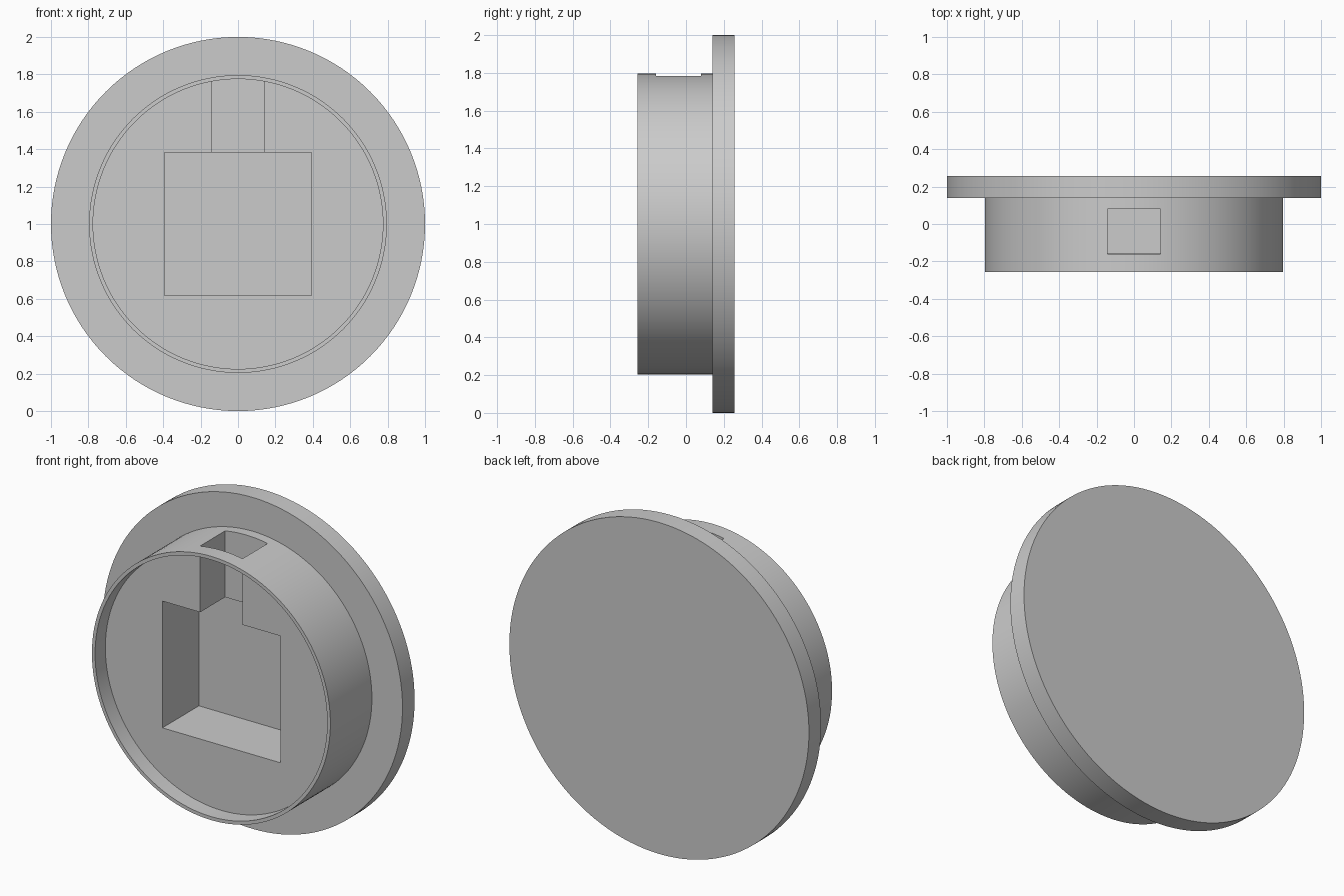
import bpy, bmesh, math

if "Cube" in bpy.data.objects:
    bpy.data.objects.remove(bpy.data.objects["Cube"], do_unlink=True)

SEGMENTS = 128
CENTRE_Z = 1.0

grey = bpy.data.materials.new("plain grey")
grey.use_nodes = True
colour = (0.6, 0.6, 0.6, 1)
grey.diffuse_color = colour
grey.node_tree.nodes["Principled BSDF"].inputs["Base Color"].default_value = colour


def finish(name, bm):
    bmesh.ops.recalc_face_normals(bm, faces=bm.faces)
    mesh = bpy.data.meshes.new(name)
    bm.to_mesh(mesh)
    bm.free()
    mesh.materials.append(grey)
    obj = bpy.data.objects.new(name, mesh)
    bpy.context.collection.objects.link(obj)
    return obj


def turned(name, profile):
    """Solid turned around the y axis from (radius, y) rings, capped at both ends."""
    bm = bmesh.new()
    rings = []
    for r, y in profile:
        angles = [2 * math.pi * i / SEGMENTS for i in range(SEGMENTS)]
        rings.append([bm.verts.new((r * math.cos(a), y, CENTRE_Z + r * math.sin(a)))
                      for a in angles])
    for a, b in zip(rings, rings[1:]):
        for i in range(SEGMENTS):
            j = (i + 1) % SEGMENTS
            bm.faces.new((a[i], a[j], b[j], b[i]))
    bm.faces.new(rings[0])
    bm.faces.new(rings[-1])
    return finish(name, bm)


def box(name, x, y, z):
    bm = bmesh.new()
    bmesh.ops.create_cube(bm, size=1)
    for v in bm.verts:
        for axis, (low, high) in enumerate((x, y, z)):
            v.co[axis] = low if v.co[axis] < 0 else high
    obj = finish(name, bm)
    obj.hide_render = True
    return obj


# Flanged plug: recessed face, thin rim, boss, wide flange, flat back
plug = turned("flanged_plug", [
    (0.775, -0.158), (0.775, -0.256), (0.796, -0.256),
    (0.796, 0.14), (1.0, 0.14), (1.0, 0.256)])

# Square pocket, and the channel leading from it out through the top
cutters = [
    box("pocket_cutter", (-0.394, 0.394), (-0.2, 0.19), (0.618, 1.383)),
    box("channel_cutter", (-0.142, 0.142), (-0.16, 0.08), (1.3, 1.9)),
]

bpy.ops.object.select_all(action='DESELECT')
plug.select_set(True)
bpy.context.view_layer.objects.active = plug
for cutter in cutters:
    mod = plug.modifiers.new(cutter.name, 'BOOLEAN')
    mod.operation = 'DIFFERENCE'
    mod.solver = 'EXACT'
    mod.object = cutter
    bpy.ops.object.modifier_apply(modifier=mod.name)
    bpy.data.objects.remove(cutter, do_unlink=True)

bpy.ops.object.shade_smooth_by_angle(angle=math.radians(30))
